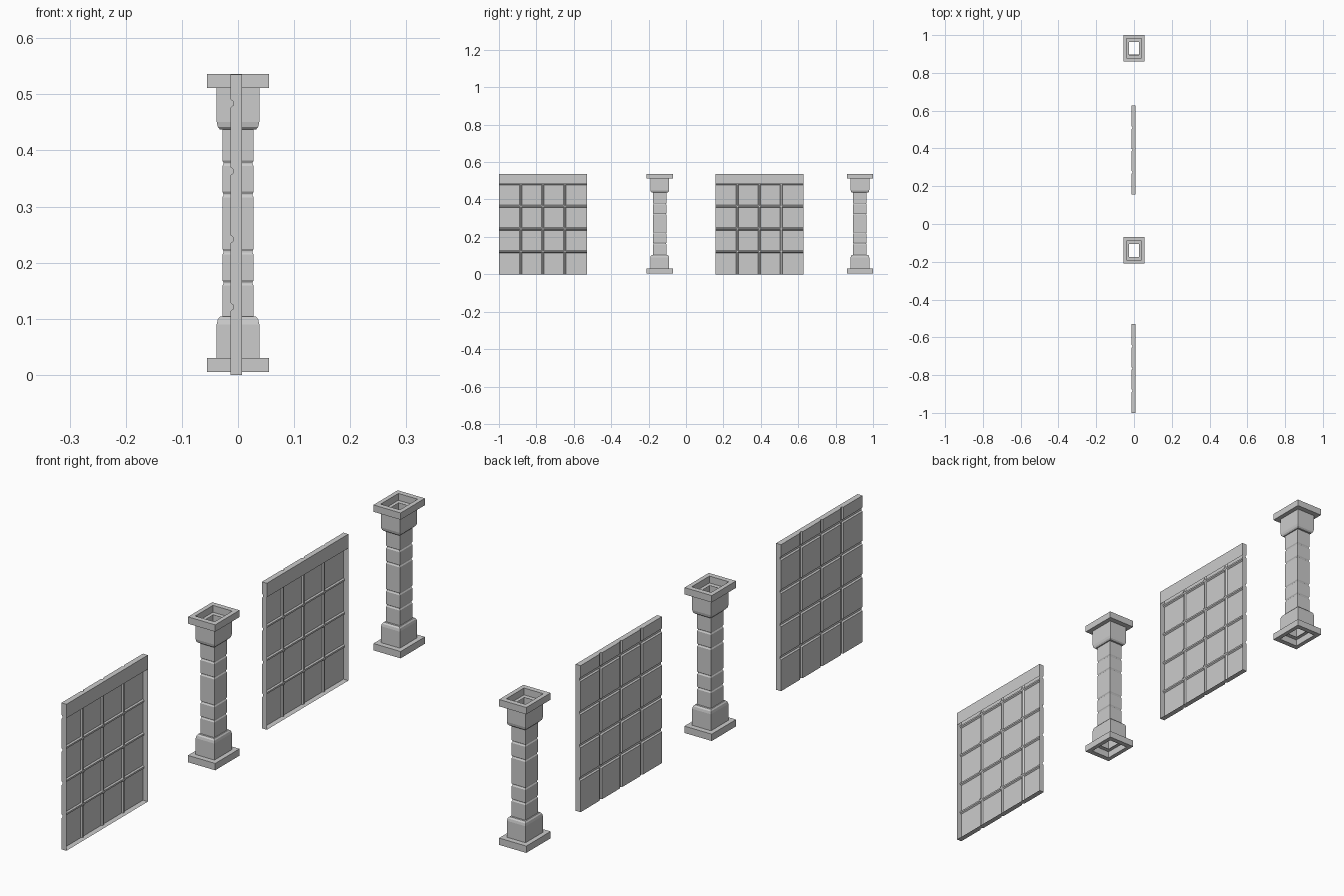
import bpy, bmesh

if "Cube" in bpy.data.objects:
    bpy.data.objects.remove(bpy.data.objects["Cube"])


def finish(bm, name):
    mesh = bpy.data.meshes.new(name)
    bm.to_mesh(mesh)
    bm.free()
    obj = bpy.data.objects.new(name, mesh)
    bpy.context.collection.objects.link(obj)
    return obj


def groove_stops(length, centres):
    # positions along an edge, each with a flag telling if it lies in a groove
    stops = [(0.0, 0)]
    for c in centres:
        stops += [(c - .007, 0), (c - .003, 1), (c + .003, 1), (c + .007, 0)]
    return stops + [(length, 0)]


# Tiled wall panel: grooved shell on -x, open at the back below a top strip
def wall_panel(name, y0):
    width, height, front, back, depth = .47, .535, -.013, .007, .005
    ys = groove_stops(width, [width * k / 4 for k in (1, 2, 3)])
    zs = groove_stops(height, [.121, .242, .363, .484])
    bm = bmesh.new()
    grid = [[bm.verts.new((front + depth * max(a, b), y0 + y, z)) for z, b in zs]
            for y, a in ys]
    ny, nz = len(ys), len(zs)
    for i in range(ny - 1):
        for j in range(nz - 1):
            bm.faces.new((grid[i][j], grid[i][j + 1],
                          grid[i + 1][j + 1], grid[i + 1][j]))
    # sides, top and bottom of the shell
    rim = ([grid[i][0] for i in range(ny)] + [grid[-1][j] for j in range(1, nz)]
           + [grid[i][-1] for i in range(ny - 2, -1, -1)]
           + [grid[0][j] for j in range(nz - 2, 0, -1)])
    rear = [bm.verts.new((back, v.co.y, v.co.z)) for v in rim]
    for k in range(len(rim)):
        n = (k + 1) % len(rim)
        bm.faces.new((rim[k], rim[n], rear[n], rear[k]))
    # strip across the top of the back
    bm.faces.new([bm.verts.new((back, y0 + y, z)) for y, z in
                  ((0, .484), (width, .484), (width, height), (0, height))])
    return finish(bm, name)


# Hollow rectangular pillar: lower half profile mirrored upward, then lofted
def pillar(name, y0):
    mid = .2705
    half = [(.026, .034, .030), (.039, .051, .030), (.039, .051, .005),
            (.055, .070, .005), (.055, .070, .030), (.038, .050, .030),
            (.038, .050, .090), (.036, .048, .099), (.032, .043, .104),
            (.028, .036, .104)]
    for c in (.164, .2195):
        half += [(.028, .036, c - .005), (.0255, .0335, c - .001),
                 (.0255, .0335, c + .001), (.028, .036, c + .005)]
    profile = half + [(a, b, 2 * mid - z) for a, b, z in reversed(half)]
    bm = bmesh.new()
    rings = [[bm.verts.new((sx * a, y0 + sy * b, z))
              for sx, sy in ((-1, -1), (1, -1), (1, 1), (-1, 1))]
             for a, b, z in profile]
    for low, high in zip(rings, rings[1:]):
        for k in range(4):
            n = (k + 1) % 4
            bm.faces.new((low[k], low[n], high[n], high[k]))
    return finish(bm, name)


wall_panel("wall_panel_near", -1.0)
pillar("pillar_near", -.14)
wall_panel("wall_panel_far", .157)
pillar("pillar_far", .93)
